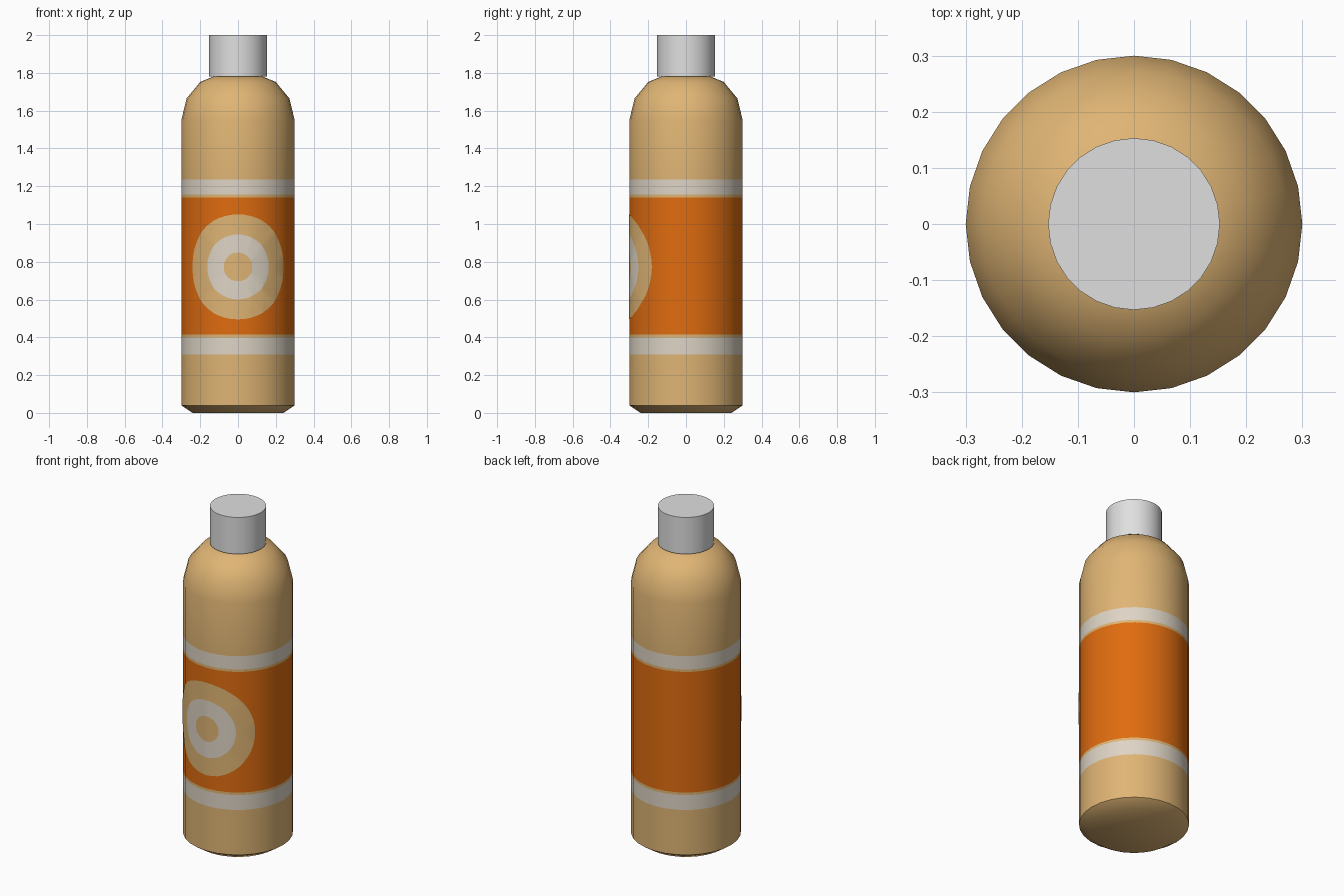
import bpy, bmesh, math

if "Cube" in bpy.data.objects:
    bpy.data.objects.remove(bpy.data.objects["Cube"])

SIDES = 28
R = 0.30
STEP = 2 * math.pi / SIDES


def material(name, rgb):
    m = bpy.data.materials.new(name)
    m.diffuse_color = (*rgb, 1)
    m.use_nodes = True
    m.node_tree.nodes["Principled BSDF"].inputs["Base Color"].default_value = m.diffuse_color
    return m


TAN = material("tan", (0.74, 0.46, 0.175))
ORANGE = material("orange", (0.74, 0.150, 0.005))
WHITE = material("warm white", (0.73, 0.66, 0.56))
GREY = material("cap grey", (0.74, 0.74, 0.74))


def finish(bm, name, mats, angle):
    me = bpy.data.meshes.new(name)
    bm.to_mesh(me)
    bm.free()
    ob = bpy.data.objects.new(name, me)
    bpy.context.collection.objects.link(ob)
    for m in mats:
        me.materials.append(m)
    bpy.ops.object.select_all(action='DESELECT')
    ob.select_set(True)
    bpy.context.view_layer.objects.active = ob
    bpy.ops.object.shade_smooth_by_angle(angle=math.radians(angle))
    return ob


def lathe(name, profile, mats, rule=lambda z: 0, angle=35):
    """Closed turned solid; rule picks the colour slot from face height."""
    bm = bmesh.new()
    rings = [[bm.verts.new((r * math.sin(i * STEP), -r * math.cos(i * STEP), z))
              for i in range(SIDES)] for r, z in profile]
    for a, b in zip(rings, rings[1:]):
        for i in range(SIDES):
            j = (i + 1) % SIDES
            bm.faces.new((a[i], a[j], b[j], b[i]))
    bm.faces.new(rings[0][::-1])
    bm.faces.new(rings[-1])
    for f in bm.faces:
        f.material_index = rule(f.calc_center_median().z)
    return finish(bm, name, mats, angle)


# Bottle body with painted bands
def band(z):
    if 0.415 < z < 1.14:
        return 1
    if 0.31 < z < 0.40 or 1.155 < z < 1.235:
        return 2
    return 0


body_profile = [(0.24, 0), (R, 0.04)]
body_profile += [(R, z) for z in (0.31, 0.40, 0.415, 1.14, 1.155, 1.235, 1.55)]
body_profile += [(0.272, 1.665), (0.20, 1.752), (0.12, 1.785)]
lathe("bottle_body", body_profile, [TAN, ORANGE, WHITE], band)

# Screw cap
lathe("cap", [(0.153, 1.78), (0.153, 2.0)], [GREY])


# Round label rings, drawn flat then wrapped on the faceted front
def wrap(s, z, radius):
    k = math.floor(s / (R * STEP) + 1e-5)
    t = s / (R * STEP) - k
    a, b = k * STEP, (k + 1) * STEP
    return (radius * ((1 - t) * math.sin(a) + t * math.sin(b)),
            -radius * ((1 - t) * math.cos(a) + t * math.cos(b)), z)


def label_ring(name, inner, outer, mat, n=48):
    bm = bmesh.new()

    def circle(r):
        return [bm.verts.new((r * math.cos(2 * math.pi * i / n), 0,
                              r * math.sin(2 * math.pi * i / n))) for i in range(n)]
    o = circle(outer)
    if inner:
        c = circle(inner)
        for i in range(n):
            j = (i + 1) % n
            bm.faces.new((o[i], o[j], c[j], c[i]))
    else:
        bm.faces.new(o)
    for k in range(-6, 7):
        bmesh.ops.bisect_plane(bm, geom=bm.verts[:] + bm.edges[:] + bm.faces[:],
                               dist=1e-5, plane_co=(k * R * STEP, 0, 0), plane_no=(1, 0, 0))
    for v in bm.verts:
        v.co = wrap(v.co.x, v.co.z + 0.773, R + 0.002)
    bm.normal_update()
    for f in bm.faces:
        if f.normal.y * f.calc_center_median().y < 0:
            f.normal_flip()
    finish(bm, name, [mat], 35)


label_ring("label_outer_ring", 0.172, 0.278, TAN)
label_ring("label_middle_ring", 0.076, 0.172, WHITE)
label_ring("label_centre", 0, 0.076, TAN)
